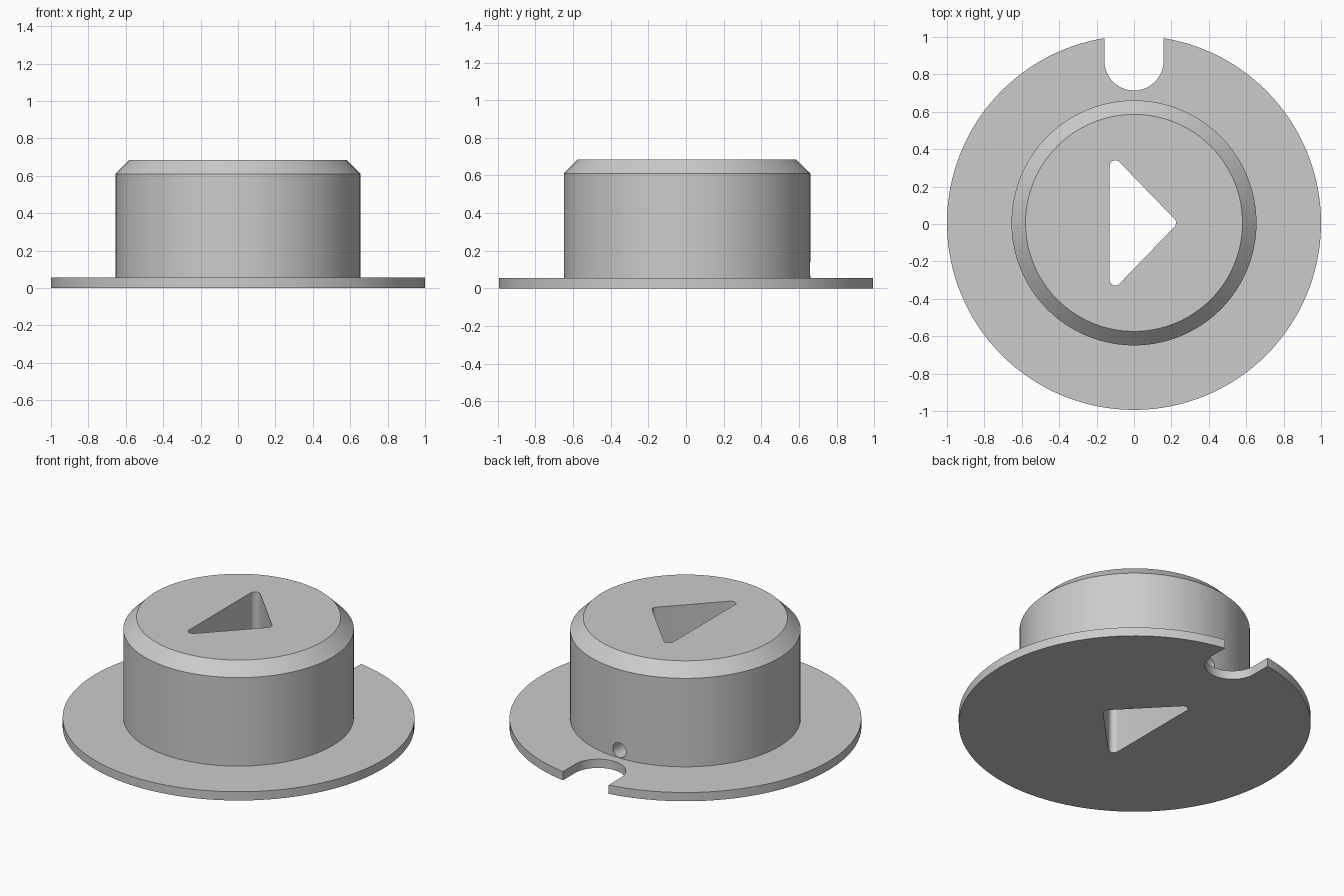
import bpy, bmesh
from math import pi, sin, cos, radians
from mathutils import Vector, Matrix

cube = bpy.data.objects.get("Cube")
if cube:
    bpy.data.objects.remove(cube, do_unlink=True)

CY = 0.006          # the notch shifts the disc slightly off centre
SEGMENTS = 128

grey = bpy.data.materials.new("light grey")
grey.use_nodes = True
grey.diffuse_color = (0.6, 0.6, 0.6, 1)
grey.node_tree.nodes["Principled BSDF"].inputs["Base Color"].default_value = (0.6, 0.6, 0.6, 1)


def make_object(name, bm):
    bmesh.ops.recalc_face_normals(bm, faces=bm.faces)
    mesh = bpy.data.meshes.new(name)
    bm.to_mesh(mesh)
    bm.free()
    mesh.materials.append(grey)
    obj = bpy.data.objects.new(name, mesh)
    bpy.context.collection.objects.link(obj)
    return obj


def lathe(name, profile):
    """Closed solid from (radius, height) rings, capped at both ends."""
    bm = bmesh.new()
    rings = [[bm.verts.new((r * cos(2 * pi * i / SEGMENTS), CY + r * sin(2 * pi * i / SEGMENTS), z))
              for i in range(SEGMENTS)] for r, z in profile]
    for low, high in zip(rings, rings[1:]):
        for i in range(SEGMENTS):
            j = (i + 1) % SEGMENTS
            bm.faces.new((low[i], low[j], high[j], high[i]))
    bm.faces.new(rings[0])
    bm.faces.new(rings[-1])
    return make_object(name, bm)


def arc(x, y, r, start, end, steps):
    angles = [radians(start + (end - start) * i / steps) for i in range(steps + 1)]
    return [(x + r * cos(a), y + r * sin(a)) for a in angles]


def prism(name, outline, bottom, top):
    bm = bmesh.new()
    face = bm.faces.new([bm.verts.new((x, y, bottom)) for x, y in outline])
    new = bmesh.ops.extrude_face_region(bm, geom=[face])["geom"]
    moved = [v for v in new if isinstance(v, bmesh.types.BMVert)]
    bmesh.ops.translate(bm, verts=moved, vec=Vector((0, 0, top - bottom)))
    return make_object(name, bm)


# Flange and chamfered drum in one turned solid
body = lathe("flanged_knob", [(1, 0), (1, 0.055), (0.655, 0.055), (0.655, 0.61), (0.58, 0.685)])

# Rounded triangular through hole
triangle = (arc(0.195, CY, 0.03, -45, 45, 8)
            + arc(-0.1, CY + 0.305, 0.03, 45, 180, 10)
            + arc(-0.1, CY - 0.305, 0.03, 180, 315, 10))
triangle_cutter = prism("triangle_hole_cutter", triangle, -0.2, 0.9)

# Round-ended notch in the back of the flange
notch = arc(0, 0.872, 0.158, 180, 360, 32) + [(0.158, 1.2), (-0.158, 1.2)]
notch_cutter = prism("notch_cutter", notch, -0.2, 0.3)

# Small round hole in the back of the drum, just above the flange
bm = bmesh.new()
bmesh.ops.create_cone(bm, cap_ends=True, segments=32, radius1=0.046, radius2=0.046, depth=0.4,
                      matrix=Matrix.Translation((0, 0.66, 0.104)) @ Matrix.Rotation(pi / 2, 4, "X"))
pin_cutter = make_object("pin_hole_cutter", bm)

for cutter in (triangle_cutter, notch_cutter, pin_cutter):
    mod = body.modifiers.new(cutter.name, "BOOLEAN")
    mod.operation = "DIFFERENCE"
    mod.solver = "EXACT"
    mod.object = cutter

# Bake the cuts, then drop the cutters
bpy.context.view_layer.update()
evaluated = body.evaluated_get(bpy.context.evaluated_depsgraph_get())
final_mesh = bpy.data.meshes.new_from_object(evaluated)
body.modifiers.clear()
body.data = final_mesh
for cutter in (triangle_cutter, notch_cutter, pin_cutter):
    bpy.data.objects.remove(cutter, do_unlink=True)

bpy.ops.object.select_all(action="DESELECT")
body.select_set(True)
bpy.context.view_layer.objects.active = body
bpy.ops.object.shade_smooth_by_angle(angle=radians(30))
